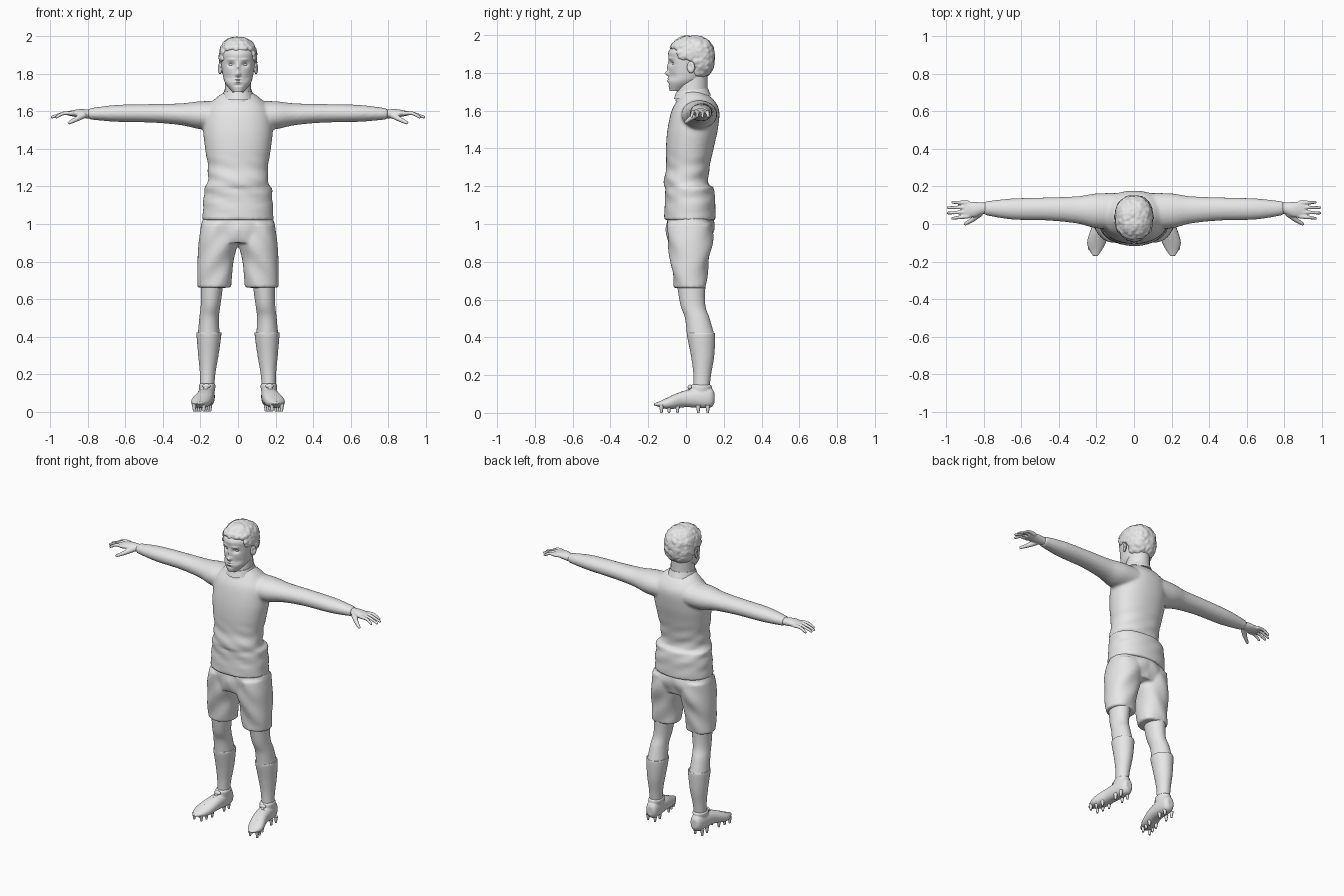
import bpy, bmesh, math, random
from mathutils import Vector, Matrix

random.seed(4)
if "Cube" in bpy.data.objects:
    bpy.data.objects.remove(bpy.data.objects["Cube"])

plain_grey = bpy.data.materials.new("plain_grey")
plain_grey.use_nodes = True
plain_grey.diffuse_color = (0.8, 0.8, 0.8, 1)
shader = plain_grey.node_tree.nodes["Principled BSDF"]
shader.inputs["Base Color"].default_value = plain_grey.diffuse_color


def spline(rows, steps):
    """Smooth interpolation through rows of numbers."""
    points = []
    last = len(rows) - 1
    for i in range(last):
        before, start, end, after = (rows[max(0, min(last, i + k))] for k in (-1, 0, 1, 2))
        for step in range(steps):
            t = step / steps
            points.append([q + t * (r - p + t * (2 * p - 5 * q + 4 * r - s + t * (3 * (q - r) + s - p))) / 2
                           for p, q, r, s in zip(before, start, end, after)])
    return points + [list(rows[last])]


def loft(bm, axis, rows, aspect, slope=0, side=1, power=2, segments=48, steps=7):
    """Closed tube from rows of (position, centre u, centre v, radius).

    The v radius is the u radius times (aspect + slope * position)."""
    rings = []
    for position, centre_u, centre_v, radius in spline(rows, steps):
        ring = []
        for k in range(segments):
            angle = math.tau * k / segments
            c, s = math.cos(angle), math.sin(angle)
            u = centre_u + radius * math.copysign(abs(c) ** (2 / power), c)
            v = centre_v + radius * math.copysign(abs(s) ** (2 / power), s) * (aspect + slope * position)
            x, y, z = {"x": (position, u, v), "y": (u, position, v), "z": (u, v, position)}[axis]
            ring.append(bm.verts.new((x * side, y, z)))
        rings.append(ring)
    for lower, upper in zip(rings, rings[1:]):
        for k in range(segments):
            bm.faces.new((lower[k - 1], lower[k], upper[k], upper[k - 1]))
    bm.faces.new(rings[0])
    bm.faces.new(rings[-1])


def ball(bm, centre, radii, detail=2):
    placement = Matrix.Translation(centre) @ Matrix.Diagonal((*radii, 1))
    bmesh.ops.create_icosphere(bm, subdivisions=detail, radius=1, matrix=placement)


def limb(bm, points, start_radius, end_radius, side):
    """Rounded finger or cord made of overlapping balls along a path."""
    path = spline(points, 8)
    for i, (x, y, z) in enumerate(path):
        radius = start_radius + (end_radius - start_radius) * i / (len(path) - 1)
        ball(bm, (x * side, y, z), (radius, radius, radius))


def finish(name, bm, voxel=None, soften=0):
    """Turn the mesh into a smooth object, fused into one skin if a voxel size is given."""
    bmesh.ops.recalc_face_normals(bm, faces=bm.faces[:])
    mesh = bpy.data.meshes.new(name)
    bm.to_mesh(mesh)
    bm.free()
    mesh.materials.append(plain_grey)
    part = bpy.data.objects.new(name, mesh)
    bpy.context.collection.objects.link(part)
    bpy.ops.object.select_all(action="DESELECT")
    part.select_set(True)
    bpy.context.view_layer.objects.active = part
    bpy.ops.object.shade_smooth_by_angle(angle=math.radians(50))
    if voxel:
        fuse = part.modifiers.new("Fuse", "REMESH")
        fuse.mode = "VOXEL"
        fuse.voxel_size = voxel
        fuse.use_smooth_shade = True
        smoothing = part.modifiers.new("Soften", "SMOOTH")
        smoothing.iterations = soften


SIDES = ((1, "left"), (-1, "right"))

# Sweater: wrinkled torso with a folded waistband, fused with both sleeves
bm = bmesh.new()
loft(bm, "z", [(1.02, 0, .02, .19), (1.18, 0, .02, .18), (1.21, 0, 0, .165), (1.3, 0, .01, .16),
               (1.4, 0, .02, .175), (1.5, 0, .035, .185), (1.6, 0, .05, .175),
               (1.66, 0, .05, .13), (1.7, 0, .035, .08)], .72, power=2.2, segments=72)
for vert in bm.verts:
    x, y, z = vert.co
    fade = max(0, 1 - abs(z - 1.2) * 5)
    wave = fade * math.sin(z * 75 + x * 22) * math.sin(x * 17 + y * 14 + 1)
    vert.co.x *= 1 + wave * .03
    vert.co.y += math.copysign(.005, y) * wave
for side, label in SIDES:
    loft(bm, "x", [(.08, .07, 1.58, .095), (.2, .07, 1.58, .093), (.3, .075, 1.585, .073),
                   (.45, .08, 1.59, .062), (.65, .08, 1.59, .056), (.8, .084, 1.587, .036)], .8, side=side)
finish("sweater", bm, voxel=.009, soften=5)

# Shorts: hips fused with two wide legs
bm = bmesh.new()
loft(bm, "z", [(1.06, 0, .02, .175), (.98, 0, .022, .198), (.9, 0, .02, .17)], .65, power=2.2)
for side, label in SIDES:
    loft(bm, "z", [(1, .1, .022, .096), (.9, .106, .022, .104), (.8, .12, .02, .096),
                   (.66, .127, .022, .09)], .33, .9, side, power=2.2)
for vert in bm.verts:
    vert.co.y += math.sin(vert.co.z * 38 + abs(vert.co.x) * 40) * .004
finish("shorts", bm, voxel=.009, soften=4)

# Head: a smooth loft pushed in and out to shape the face
bm = bmesh.new()
loft(bm, "z", [(1.705, 0, -.05, .03), (1.75, 0, -.013, .067), (1.79, 0, .008, .08),
               (1.87, 0, .02, .091), (1.92, 0, .02, .089), (1.98, 0, .03, .045)],
     1.22, power=2.1, segments=112, steps=16)


def press(x, z, width, height, push):
    """Move the face forward (negative) or back around a spot on both halves."""
    for vert in bm.verts:
        if vert.co.y < .02:
            across, up = (abs(vert.co.x) - x) / width, (vert.co.z - z) / height
            vert.co.y += push * math.exp(-across * across - up * up)


press(x=0, z=1.797, width=.013, height=.012, push=-.022)   # nose tip
press(x=0, z=1.83, width=.01, height=.025, push=-.01)      # nose bridge
press(x=.037, z=1.85, width=.018, height=.012, push=.016)  # eye sockets
press(x=.036, z=1.877, width=.022, height=.007, push=-.005)  # brows
press(x=0, z=1.771, width=.02, height=.004, push=-.007)    # upper lip
press(x=0, z=1.757, width=.018, height=.005, push=-.007)   # lower lip
press(x=0, z=1.74, width=.02, height=.006, push=.005)      # hollow above the chin
press(x=.05, z=1.78, width=.02, height=.02, push=.005)     # cheeks
finish("head", bm)

# Neck, and the collar sloping around it
bm = bmesh.new()
loft(bm, "z", [(1.65, 0, .034, .08), (1.7, 0, .033, .072), (1.8, 0, .04, .067)], 1.12)
finish("neck", bm)
bm = bmesh.new()
loft(bm, "z", [(1.67, 0, .034, .088), (1.71, 0, .033, .074)], 1.12)
for vert in bm.verts:
    vert.co.z += (vert.co.y - .03) / 10
finish("collar", bm)

# Eyes and ears
for side, label in SIDES:
    bm = bmesh.new()
    ball(bm, (side * .036, -.059, 1.85), (.014, .013, .01), 3)
    finish(label + "_eye", bm)
    bm = bmesh.new()
    ball(bm, (side * .094, .026, 1.83), (.01, .02, .031), 4)
    for vert in bm.verts:
        x, y, z = vert.co
        hollow = math.exp(-((y - .022) / .009) ** 2 - ((z - 1.835) / .014) ** 2)
        vert.co.x += side * ((y - .02) * .3 - hollow * .007)
    finish(label + "_ear", bm)

# Hair: tufts spread evenly over the scalp above the hairline
bm = bmesh.new()
tufts = 620
for i in range(tufts):
    height = 1 - (2 * i + 1) / tufts
    angle = i * math.pi * (3 - math.sqrt(5))
    reach = math.sqrt(1 - height * height)
    way = Vector((reach * math.cos(angle), reach * math.sin(angle), height))
    way /= sum(abs(part) ** 2.6 for part in way) ** (1 / 2.6)
    root = Vector((way.x * .087, way.y * .104 + .03, way.z * .103 + 1.88))
    if root.y < -.035:
        hairline = 1.93
    elif root.y < .05:
        hairline = 1.875
    else:
        hairline = 1.785
    if root.z > hairline:
        size = random.uniform(.012, .019)
        ball(bm, root, (size, size * 1.2, size))
finish("hair", bm, voxel=.0055, soften=1)


def foot_x(y):
    """Centre line of the foot, which turns outward towards the toe."""
    return .175 - min(y, 0) / 4


for side, label in SIDES:
    # Hand: palm, four fingers and a thumb
    bm = bmesh.new()
    loft(bm, "x", [(.76, .084, 1.587, .028), (.8, .084, 1.587, .03), (.85, .077, 1.59, .04),
                   (.91, .077, 1.59, .042)], 4.8, -5, side)
    for finger in (-1.5, -.5, .5, 1.5):
        spread = finger * .024
        tip = (.995 - finger * finger * .012, .073 + spread * 1.2, 1.57)
        limb(bm, [(.885, .077 + spread, 1.59), (.93, .075 + spread * 1.1, 1.59), tip], .0125, .008, side)
    limb(bm, [(.825, .055, 1.58), (.86, .025, 1.56), (.9, 0, 1.54)], .019, .009, side)
    finish(label + "_hand", bm, voxel=.004, soften=3)

    # Bare thigh and knee
    bm = bmesh.new()
    loft(bm, "z", [(.74, .135, .025, .065), (.58, .145, .035, .053), (.5, .154, .06, .052),
                   (.4, .156, .08, .059)], 1.25, side=side)
    finish(label + "_leg", bm)

    # Long sock with a raised top edge
    bm = bmesh.new()
    loft(bm, "z", [(.42, .155, .08, .06), (.41, .155, .08, .066), (.3, .158, .088, .054),
                   (.2, .162, .086, .041), (.1, .165, .08, .036)], 1.13, side=side)
    finish(label + "_sock", bm)

    # Boot: upper fused with an ankle opening
    bm = bmesh.new()
    loft(bm, "y", [(.15, .165, .08, .02), (.12, .165, .08, .04), (0, .175, .075, .047),
                   (-.1, .2, .05, .05), (-.17, .206, .045, .015)], .95, 3.5, side, power=2.3)
    loft(bm, "z", [(.1, .165, .075, .04), (.14, .164, .08, .044), (.15, .164, .08, .036)], 1.3, side=side)
    finish(label + "_boot", bm, voxel=.005, soften=3)

    # Laces across the tongue
    bm = bmesh.new()
    for row in range(5):
        y = .01 - row * .022
        x, z = foot_x(y), .12 - row * .0085
        limb(bm, [(x - .026, y, z - .008), (x, y, z + .002), (x + .026, y, z - .008)], .004, .004, side)
    ball(bm, (side * .168, .022, .136), (.024, .014, .014))
    finish(label + "_laces", bm, voxel=.003, soften=1)

    # Sole studs in pairs
    bm = bmesh.new()
    for y in (.115, .065, -.045, -.09, -.13):
        for offset in (-.026, .026):
            spot = Matrix.Translation(((foot_x(y) + offset) * side, y, .021))
            bmesh.ops.create_cone(bm, cap_ends=True, segments=12, radius1=.006, radius2=.013,
                                  depth=.042, matrix=spot)
    finish(label + "_studs", bm)
